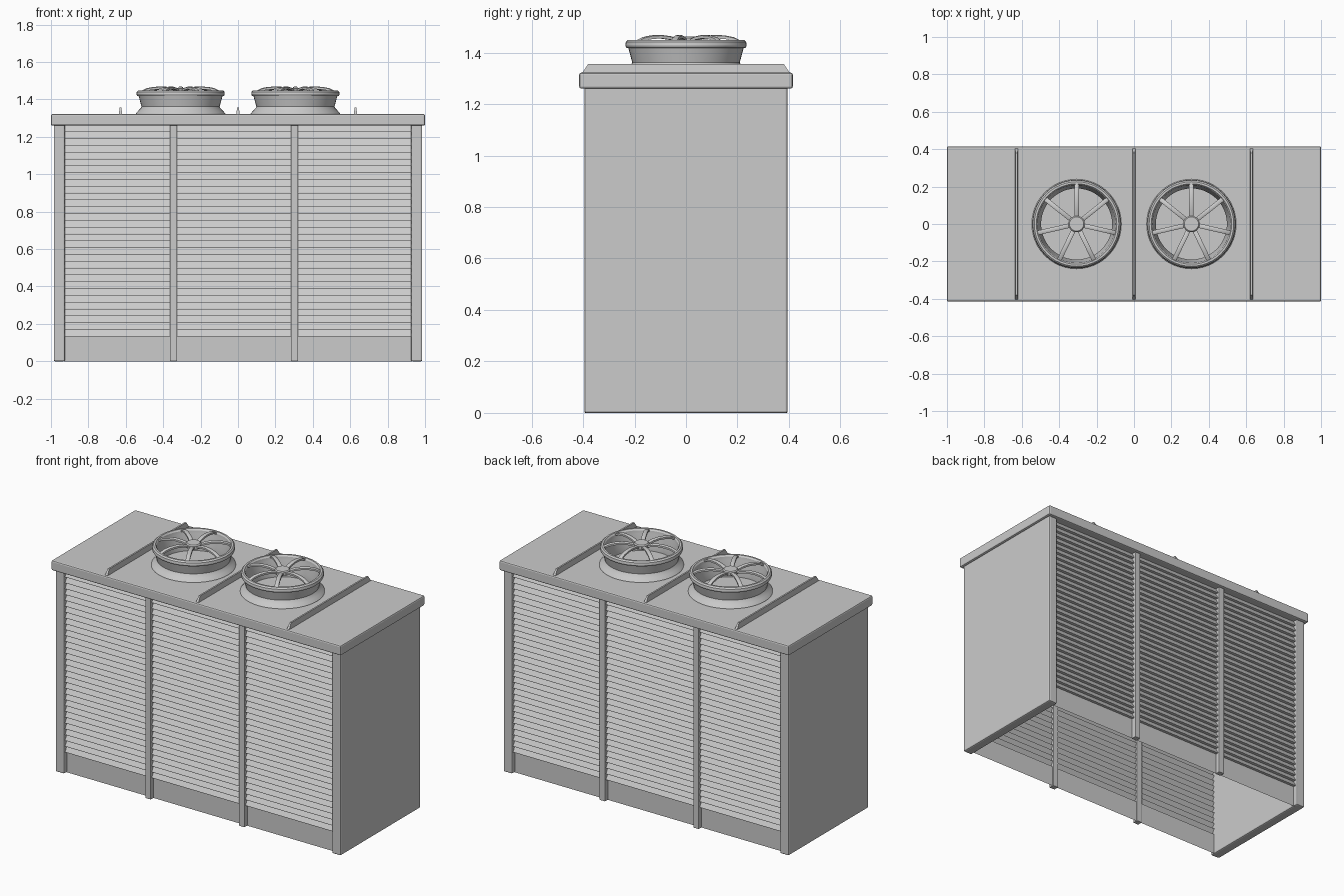
import bpy, bmesh
from math import sin, cos, pi, radians

if "Cube" in bpy.data.objects:
    bpy.data.objects.remove(bpy.data.objects["Cube"])


def make(name, verts, faces, smooth=False):
    me = bpy.data.meshes.new(name)
    me.from_pydata(verts, [], faces)
    bm = bmesh.new()
    bm.from_mesh(me)
    bmesh.ops.recalc_face_normals(bm, faces=bm.faces)
    bm.to_mesh(me)
    bm.free()
    ob = bpy.data.objects.new(name, me)
    bpy.context.collection.objects.link(ob)
    if smooth:
        bpy.ops.object.select_all(action='DESELECT')
        ob.select_set(True)
        bpy.context.view_layer.objects.active = ob
        bpy.ops.object.shade_smooth_by_angle(angle=radians(30))
    return ob


def box(name, x0, x1, y0, y1, z0, z1, bevel=0.0):
    v = [(x, y, z) for x in (x0, x1) for y in (y0, y1) for z in (z0, z1)]
    f = [(0, 1, 3, 2), (4, 6, 7, 5), (0, 4, 5, 1), (2, 3, 7, 6), (0, 2, 6, 4), (1, 5, 7, 3)]
    ob = make(name, v, f)
    if bevel:
        m = ob.modifiers.new("bevel", 'BEVEL')
        m.width, m.segments = bevel, 2
    return ob


def lathe(name, profile, cx, n=48, closed=False):
    k = len(profile)
    v = [(cx + r * cos(2 * pi * i / n), r * sin(2 * pi * i / n), z)
         for i in range(n) for r, z in profile]
    f = [(i * k + j, ((i + 1) % n) * k + j, ((i + 1) % n) * k + (j + 1) % k, i * k + (j + 1) % k)
         for i in range(n) for j in range(k if closed else k - 1)]
    if not closed:  # cap both ends
        f += [tuple(i * k for i in range(n)), tuple(i * k + k - 1 for i in range(n))]
    return make(name, v, f, True)


# Solid side panels forming the four corners
for s, side in ((-1, "left"), (1, "right")):
    a, b = sorted((s * 0.925, s * 0.985))
    box(side + "_side_panel", a, b, -0.395, 0.395, 0, 1.27, 0.008)

# Lid
box("lid", -1, 1, -0.415, 0.415, 1.26, 1.322, 0.008)

# Louvred front and back walls with a plain kick panel below, open underneath
Z0, Z1, N = 0.132, 1.262, 31
pitch = (Z1 - Z0) / N
for s, side in ((-1, "front"), (1, "back")):
    prof = [(0.366, 0.0), (0.366, Z0)]
    for i in range(N):
        z = Z0 + i * pitch
        prof += [(0.384, z), (0.384, z + 0.004), (0.364, z + pitch)]
    v = [(x, s * y, z) for y, z in prof for x in (-0.93, 0.93)]
    f = [(2 * i, 2 * i + 1, 2 * i + 3, 2 * i + 2) for i in range(len(prof) - 1)]
    wall = make(side + "_louvre_wall", v, f)
    if sum(p.normal.y * p.area for p in wall.data.polygons) * s < 0:
        wall.data.flip_normals()
    # Mid posts
    for x, tag in ((-0.345, "a"), (0.302, "b")):
        y0, y1 = sorted((s * 0.36, s * 0.395))
        box(f"{side}_mid_post_{tag}", x - 0.019, x + 0.019, y0, y1, 0, 1.265, 0.003)

# Roof seams with sloped ends
for i, x in enumerate((-0.628, 0, 0.628)):
    v = [(x + sx * w, sy * y, z) for w, y, z in ((0.009, 0.405, 1.318), (0.005, 0.38, 1.356))
         for sx, sy in ((-1, -1), (1, -1), (1, 1), (-1, 1))]
    f = [(0, 1, 2, 3), (4, 5, 6, 7)] + [(j, (j + 1) % 4, 4 + (j + 1) % 4, 4 + j) for j in range(4)]
    make(f"roof_seam_{i}", v, f)

# Fans: flared collar, rim, hub and seven arched spokes
SHROUD = [(0.24, 1.318), (0.239, 1.325), (0.225, 1.341), (0.212, 1.355), (0.209, 1.362),
          (0.224, 1.418), (0.232, 1.419), (0.236, 1.428), (0.234, 1.441), (0.226, 1.449),
          (0.215, 1.449), (0.208, 1.44), (0.206, 1.42), (0.19, 1.36), (0.19, 1.318)]
HUB = [(0.044, 1.435), (0.044, 1.456), (0.038, 1.462)]
ARCH = [(0.03, 1.452), (0.07, 1.464), (0.11, 1.469), (0.15, 1.467), (0.185, 1.46), (0.218, 1.444)]
for cx, side in ((-0.307, "left"), (0.307, "right")):
    lathe(side + "_fan_shroud", SHROUD, cx, closed=True)
    lathe(side + "_fan_hub", HUB, cx, 24)
    v, f = [], []
    for k in range(7):
        a = pi / 2 + k * 2 * pi / 7
        b = len(v)
        for r, z in ARCH:
            for w, dz in ((-0.012, -0.014), (0.012, -0.014), (0.012, -0.003),
                          (0.006, 0), (-0.006, 0), (-0.012, -0.003)):
                v.append((cx + r * cos(a) - w * sin(a), r * sin(a) + w * cos(a), z + dz))
        m = len(ARCH)
        for i in range(m - 1):
            f += [(b + i * 6 + j, b + i * 6 + (j + 1) % 6,
                   b + i * 6 + 6 + (j + 1) % 6, b + i * 6 + 6 + j) for j in range(6)]
        f += [tuple(b + j for j in range(6)), tuple(b + (m - 1) * 6 + j for j in range(6))]
    make(side + "_fan_spokes", v, f, True)
